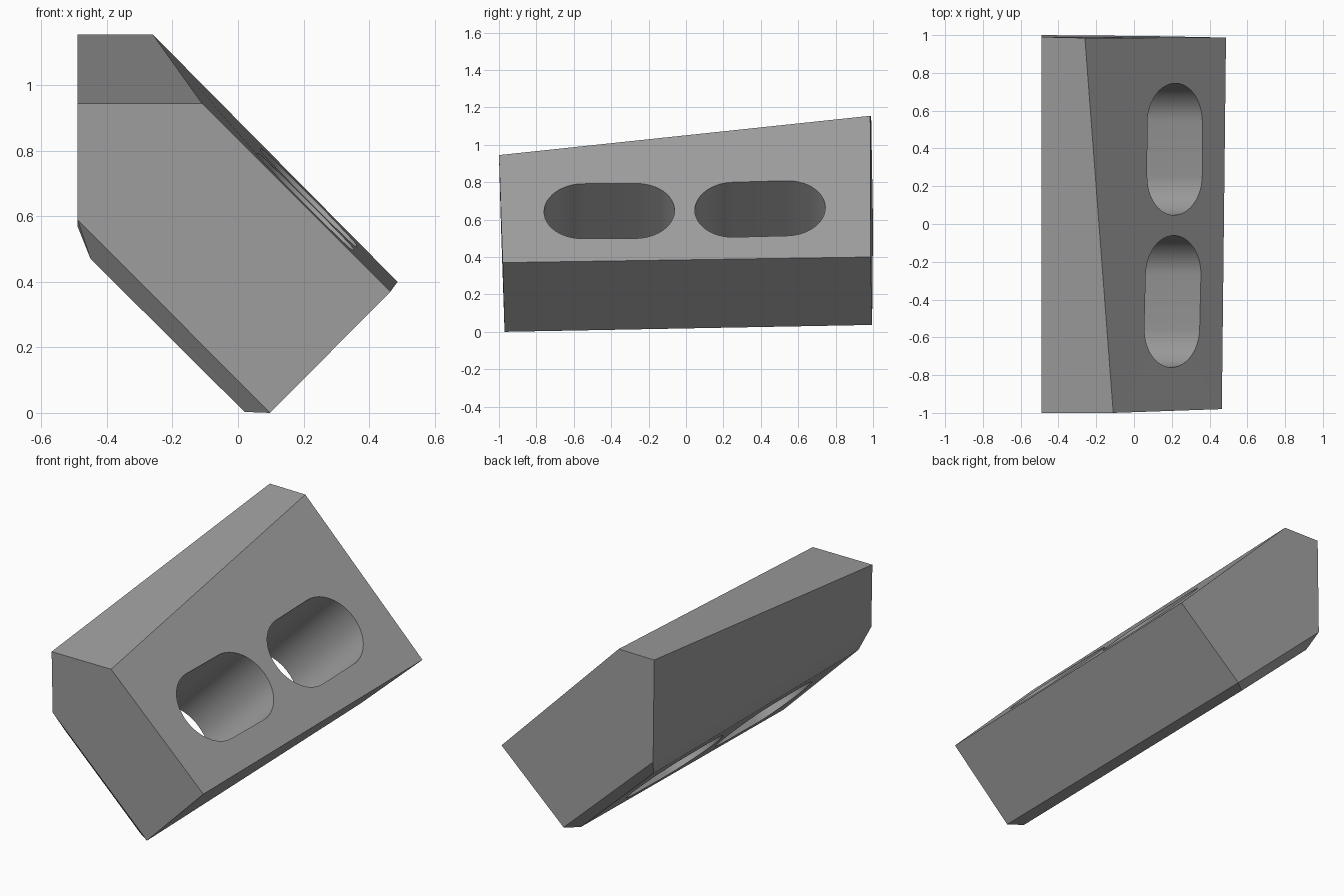
import bpy, bmesh, math
from mathutils import Vector

if "Cube" in bpy.data.objects:
    bpy.data.objects.remove(bpy.data.objects["Cube"])

# Single plain grey
grey = bpy.data.materials.new("plain grey")
grey.diffuse_color = (0.35, 0.35, 0.35, 1)
grey.use_nodes = True
grey.node_tree.nodes["Principled BSDF"].inputs["Base Color"].default_value = grey.diffuse_color


def make_object(name, verts, faces):
    bm = bmesh.new()
    vs = [bm.verts.new(v) for v in verts]
    for f in faces:
        bm.faces.new([vs[i] for i in f])
    bmesh.ops.recalc_face_normals(bm, faces=bm.faces)
    mesh = bpy.data.meshes.new(name)
    bm.to_mesh(mesh)
    bm.free()
    mesh.materials.append(grey)
    obj = bpy.data.objects.new(name, mesh)
    bpy.context.collection.objects.link(obj)
    return obj


# Slanted block: five-sided end profiles and an inset underside
front_end = [(-0.49, -1.0, 0.945), (-0.11, -1.0, 0.945), (0.465, -0.98, 0.37),
             (0.098, -0.97, 0.0), (-0.49, -0.99, 0.59)]
back_end = [(-0.49, 0.99, 1.155), (-0.26, 0.985, 1.155), (0.487, 0.987, 0.40),
            (0.085, 0.995, 0.037), (-0.49, 1.0, 0.57)]
underside = [(0.02, -0.92, 0.003), (0.015, 0.94, 0.036),
             (-0.45, 0.94, 0.47), (-0.45, -0.93, 0.47)]
faces = [(0, 1, 2, 3, 4), (9, 8, 7, 6, 5),
         (0, 1, 6, 5), (1, 2, 7, 6), (2, 3, 8, 7), (4, 0, 5, 9),
         (3, 8, 11, 10), (8, 9, 12, 11), (9, 4, 13, 12), (4, 3, 10, 13),
         (10, 11, 12, 13)]
block = make_object("slotted_block", front_end + back_end + underside, faces)


# Rounded slot cutter, driven square through the sloping face
def slot_cutter(name, centre, axis, radius=0.207, half=0.142, steps=24):
    centre, axis = Vector(centre), Vector(axis).normalized()
    through = Vector((1, 0, 1)).normalized()
    across = axis.cross(through).normalized()
    ring = []
    for end in (1, -1):
        for i in range(steps + 1):
            a = math.pi * i / steps
            ring.append(axis * end * (half + radius * math.sin(a))
                        + across * end * radius * math.cos(a))
    n = len(ring)
    verts = [centre + p + through * d for d in (-1.0, 0.4) for p in ring]
    sides = [(i, (i + 1) % n, n + (i + 1) % n, n + i) for i in range(n)]
    cutter = make_object(name, verts,
                         [tuple(range(n)), tuple(range(n, 2 * n))] + sides)
    cutter.hide_render = True
    return cutter


cutters = [slot_cutter("front_slot_cutter", (0.204, -0.41, 0.645), (0.02, 1, 0)),
           slot_cutter("back_slot_cutter", (0.216, 0.396, 0.657), (0, 1, 0.025))]
bpy.context.view_layer.objects.active = block
block.select_set(True)
for cutter in cutters:
    mod = block.modifiers.new(cutter.name, 'BOOLEAN')
    mod.operation = 'DIFFERENCE'
    mod.solver = 'EXACT'
    mod.object = cutter
    bpy.ops.object.modifier_apply(modifier=mod.name)
for cutter in cutters:
    bpy.data.objects.remove(cutter)

# Smooth slot walls, sharp block edges
bpy.ops.object.shade_smooth_by_angle(angle=math.radians(20))
